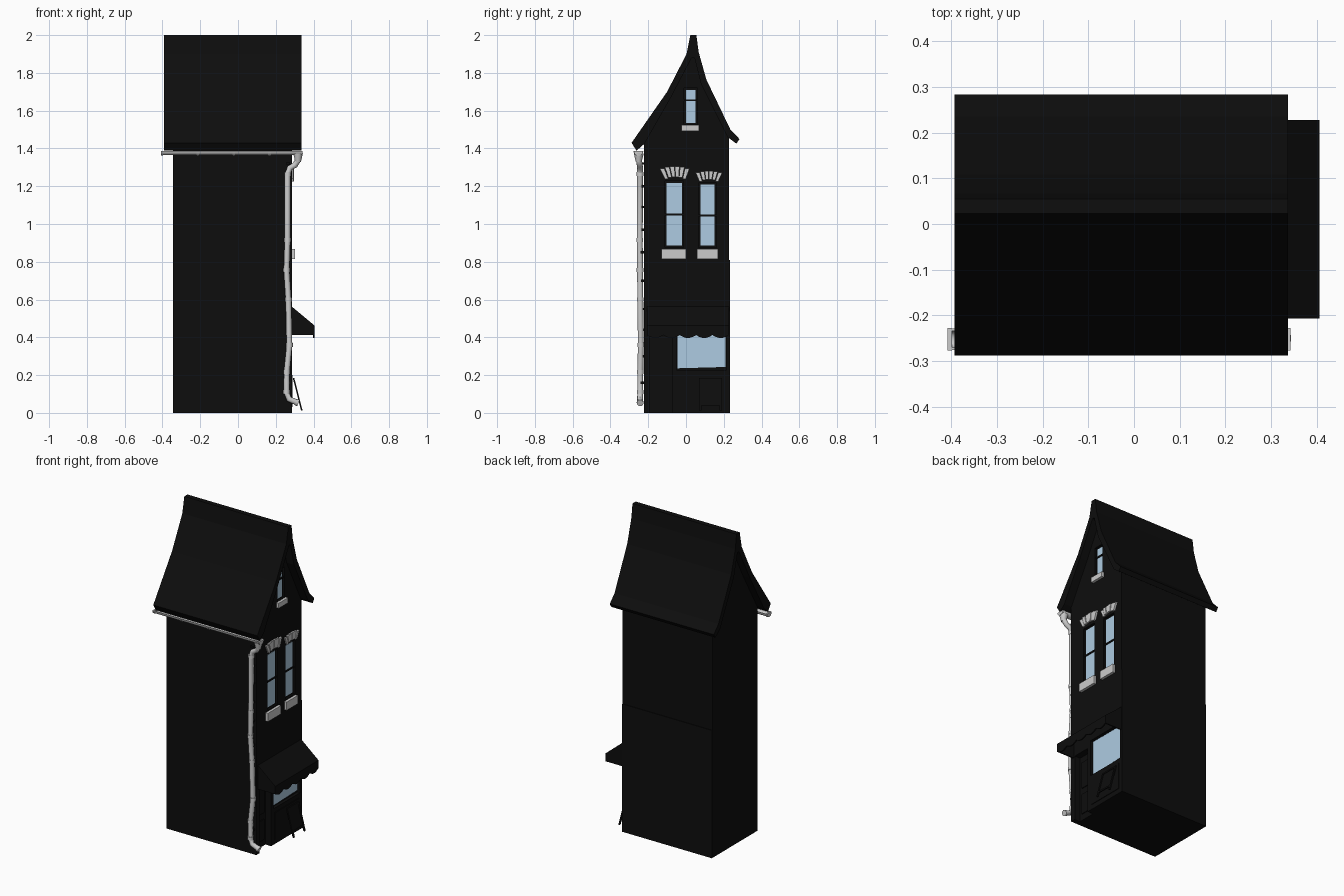
import bpy, bmesh, math
from mathutils import Vector

if "Cube" in bpy.data.objects:
    bpy.data.objects.remove(bpy.data.objects["Cube"])


def material(name, r, g, b):
    m = bpy.data.materials.new(name)
    m.diffuse_color = (r, g, b, 1)
    m.use_nodes = True
    m.node_tree.nodes["Principled BSDF"].inputs["Base Color"].default_value = m.diffuse_color
    return m


BLACK = material("black", 0.004, 0.004, 0.004)
GREY = material("light_grey", 0.6, 0.6, 0.6)
GLASS = material("pale_blue_glass", 0.42, 0.6, 0.76)


def finish(name, bm, mat):
    bmesh.ops.recalc_face_normals(bm, faces=bm.faces)
    me = bpy.data.meshes.new(name)
    bm.to_mesh(me)
    bm.free()
    me.materials.append(mat)
    ob = bpy.data.objects.new(name, me)
    bpy.context.collection.objects.link(ob)
    return ob


def prism(name, pts, a, b, mat, axis="x"):
    """Extrude a (y,z) outline along x, or an (x,z) outline along y."""
    bm = bmesh.new()
    put = (lambda p, t: (t, p[0], p[1])) if axis == "x" else (lambda p, t: (p[0], t, p[1]))
    f = bm.faces.new([bm.verts.new(put(p, a)) for p in pts])
    ext = bmesh.ops.extrude_face_region(bm, geom=[f])
    d = Vector(put((0, 0), b - a))
    bmesh.ops.translate(bm, vec=d, verts=[v for v in ext["geom"] if isinstance(v, bmesh.types.BMVert)])
    return finish(name, bm, mat)


def box(name, x0, x1, y0, y1, z0, z1, mat):
    return prism(name, [(y0, z0), (y1, z0), (y1, z1), (y0, z1)], x0, x1, mat)


def tube(name, path, r, mat, sides=12):
    """Sweep a round section along a path lying close to the xz plane."""
    bm = bmesh.new()
    P = [Vector(p) for p in path]
    rings = []
    for i, p in enumerate(P):
        t = (P[min(i + 1, len(P) - 1)] - P[max(i - 1, 0)]).normalized()
        u = t.cross(Vector((0, 1, 0))).normalized()
        v = t.cross(u)
        rings.append([bm.verts.new(p + r * (u * math.cos(k * math.tau / sides) + v * math.sin(k * math.tau / sides)))
                      for k in range(sides)])
    for A, B in zip(rings, rings[1:]):
        for k in range(sides):
            bm.faces.new((A[k], A[k - 1], B[k - 1], B[k]))
    bm.faces.new(rings[0])
    bm.faces.new(rings[-1])
    ob = finish(name, bm, mat)
    smooth(ob)
    return ob


def smooth(ob):
    bpy.ops.object.select_all(action="DESELECT")
    ob.select_set(True)
    bpy.context.view_layer.objects.active = ob
    bpy.ops.object.shade_smooth_by_angle(angle=math.radians(40))


def cut(ob, y0, y1, z0, z1, depth):
    """Sink a rectangular recess into the shop front wall."""
    c = box("cutter", FX - depth, FX + 0.1, y0, y1, z0, z1, BLACK)
    c.hide_render = True
    m = ob.modifiers.new("recess", "BOOLEAN")
    m.operation, m.object, m.solver = "DIFFERENCE", c, "EXACT"
    bpy.ops.object.select_all(action="DESELECT")
    bpy.context.view_layer.objects.active = ob
    ob.select_set(True)
    bpy.ops.object.modifier_apply(modifier=m.name)
    bpy.data.objects.remove(c)


FX, BX = 0.285, -0.345   # street wall and rear wall

# House body with gables
body = prism("house_body", [(-0.223, 0), (0.234, 0), (0.232, 0.81), (0.228, 0.81), (0.228, 1.46), (0.09, 1.75),
                            (0.05, 1.9), (0.025, 1.9), (-0.08, 1.69), (-0.222, 1.44)], BX, FX, BLACK)

# Flared roof shell
prism("roof", [(-0.288, 1.43), (-0.10, 1.70), (0.003, 1.90), (0.023, 2.0), (0.055, 2.0), (0.067, 1.91),
               (0.108, 1.764), (0.235, 1.5), (0.283, 1.45), (0.267, 1.425), (0.22, 1.46), (0.08, 1.74),
               (0.045, 1.88), (0.03, 1.88), (-0.08, 1.67), (-0.22, 1.425), (-0.262, 1.388)],
      -0.393, 0.337, BLACK)

# Sash windows: recess, frame, pane, crossbar
for name, y0, y1, z0, z1, bar in (("left_window", -0.102, -0.022, 0.885, 1.218, 1.05),
                                  ("right_window", 0.077, 0.152, 0.885, 1.208, 1.046),
                                  ("attic_window", 0.0, 0.05, 1.536, 1.71, 1.655)):
    m = 0.01
    cut(body, y0 - m, y1 + m, z0 - m, z1 + m, 0.02)
    box(name + "_frame", FX - 0.022, FX - 0.013, y0 - m, y1 + m, z0 - m, z1 + m, BLACK)
    box(name + "_pane", FX - 0.014, FX - 0.01, y0, y1, z0, z1, GLASS)
    box(name + "_bar", FX - 0.012, FX - 0.005, y0 - m, y1 + m, bar - 0.005, bar + 0.005, BLACK)

# Stone sills
for name, y0, y1, z0, z1 in (("left_sill", -0.13, 0.0, 0.815, 0.868), ("right_sill", 0.057, 0.17, 0.815, 0.868),
                             ("attic_sill", -0.023, 0.07, 1.493, 1.525)):
    box(name, FX - 0.01, 0.302, y0, y1, z0, z1, GREY)

# Fanned stone lintels
for name, top0, top1, bot0, bot1, z0, z1 in (("left_lintel", -0.14, 0.02, -0.112, 0.0, 1.235, 1.29),
                                             ("right_lintel", 0.05, 0.193, 0.07, 0.172, 1.222, 1.268)):
    n = 6
    for i in range(n):
        a, b = (i + 0.05) / n, (i + 0.95) / n
        rise = 0.014 * (1 - (2 * (i + 0.5) / n - 1) ** 2)
        top = lambda t: top0 + (top1 - top0) * t
        bot = lambda t: bot0 + (bot1 - bot0) * t
        prism(f"{name}_block_{i}", [(bot(a), z0 + rise), (bot(b), z0 + rise), (top(b), z1 + rise), (top(a), z1 + rise)],
              FX - 0.01, 0.294 + 0.003 * (i % 2), GREY)

# Shop window and stall panel
cut(body, -0.05, 0.215, 0.228, 0.46, 0.02)
prism("shop_pane", [(-0.045, 0.236), (0.21, 0.243), (0.21, 0.455), (-0.045, 0.455)], FX - 0.021, FX - 0.014, GLASS)
box("stall_panel", FX - 0.005, FX + 0.004, -0.04, 0.205, 0.03, 0.2, BLACK)

# Recessed door with panels and knob
cut(body, -0.19, -0.075, -0.05, 0.42, 0.05)
box("door", FX - 0.052, FX - 0.04, -0.19, -0.075, 0, 0.42, BLACK)
for z0, z1 in ((0.04, 0.17), (0.21, 0.38)):
    box("door_panel", FX - 0.041, FX - 0.035, -0.172, -0.093, z0, z1, BLACK)

# Awning: sloping top, cheeks, scalloped valance
AY0, AY1 = -0.207, 0.227
prism("awning_top", [(FX - 0.005, 0.567), (0.406, 0.462), (0.406, 0.45), (FX - 0.005, 0.55)], AY0, AY1, BLACK, "y")
for y in (AY0, AY1 - 0.008):
    prism("awning_cheek", [(FX, 0.56), (0.405, 0.458), (0.405, 0.412), (FX, 0.412)], y, y + 0.008, BLACK, "y")
lobes = 5
edge = []
for i in range(lobes * 6 + 1):
    t = i / (lobes * 6)
    edge.append((AY0 + (AY1 - AY0) * t, 0.412 - 0.016 * abs(math.sin(math.pi * lobes * t))))
prism("awning_valance", edge + [(AY1, 0.46), (AY0, 0.46)], 0.398, 0.406, BLACK)

# Leaning pavement board with frame legs
lean = lambda t, o: (0.334 - 0.044 * t + o, 0.012 + 0.173 * t)
def slat(name, t0, t1, y0, y1, w):
    prism(name, [lean(t0, 0), lean(t1, 0), lean(t1, w), lean(t0, w)], y0, y1, BLACK, "y")
slat("board_panel", 0.2, 0.95, 0.08, 0.18, 0.004)
for y in (0.07, 0.178):
    slat("board_leg", 0, 1, y, y + 0.012, 0.008)
for t in (0.15, 0.93):
    slat("board_rail", t, t + 0.07, 0.07, 0.19, 0.008)


# Half-round gutter with collars
def half_round(name, r, x0, x1, inner):
    arc = [math.pi + math.pi * k / 10 for k in range(11)]
    pts = [(-0.252 + r * math.cos(a), 1.387 + r * math.sin(a)) for a in arc]
    if inner:
        pts += [(-0.252 + inner * math.cos(a), 1.387 + inner * math.sin(a)) for a in reversed(arc)]
    smooth(prism(name, pts, x0, x1, GREY))

half_round("gutter", 0.023, -0.405, 0.338, 0.018)
for x in (-0.408, 0.332):
    half_round("gutter_end", 0.025, x, x + 0.01, 0)
for x in (-0.22, -0.03, 0.16):
    half_round("gutter_collar", 0.026, x, x + 0.014, 0.02)

# Downpipe: hopper, crooked pipe, joint collars, wall clips
bm = bmesh.new()
bmesh.ops.create_cone(bm, cap_ends=True, segments=14, radius1=0.015, radius2=0.026, depth=0.045)
bmesh.ops.translate(bm, vec=(0.318, -0.25, 1.35), verts=bm.verts)
smooth(finish("hopper", bm, GREY))
pipe = [(0.318, -0.25, 1.36), (0.316, -0.248, 1.335), (0.302, -0.245, 1.312), (0.275, -0.243, 1.297),
        (0.263, -0.243, 1.265), (0.262, -0.245, 0.916), (0.257, -0.243, 0.757), (0.267, -0.242, 0.6),
        (0.272, -0.239, 0.36), (0.258, -0.242, 0.217), (0.257, -0.242, 0.11), (0.27, -0.243, 0.073),
        (0.318, -0.243, 0.053)]
tube("downpipe", pipe, 0.0155, GREY)
for i in (4, 5, 6, 7, 8, 9, 10):
    x, y, z = pipe[i]
    tube("pipe_collar", [(x, y, z - 0.01), (x, y, z + 0.01)], 0.018, GREY)
tube("pipe_spout", [(0.306, -0.243, 0.058), (0.32, -0.243, 0.052)], 0.018, GREY)
for z in (1.32, 1.2, 1.09, 0.97, 0.85, 0.7, 0.55, 0.44, 0.3, 0.16):
    box("pipe_clip", 0.255, 0.275, -0.24, -0.218, z - 0.006, z + 0.006, BLACK)
